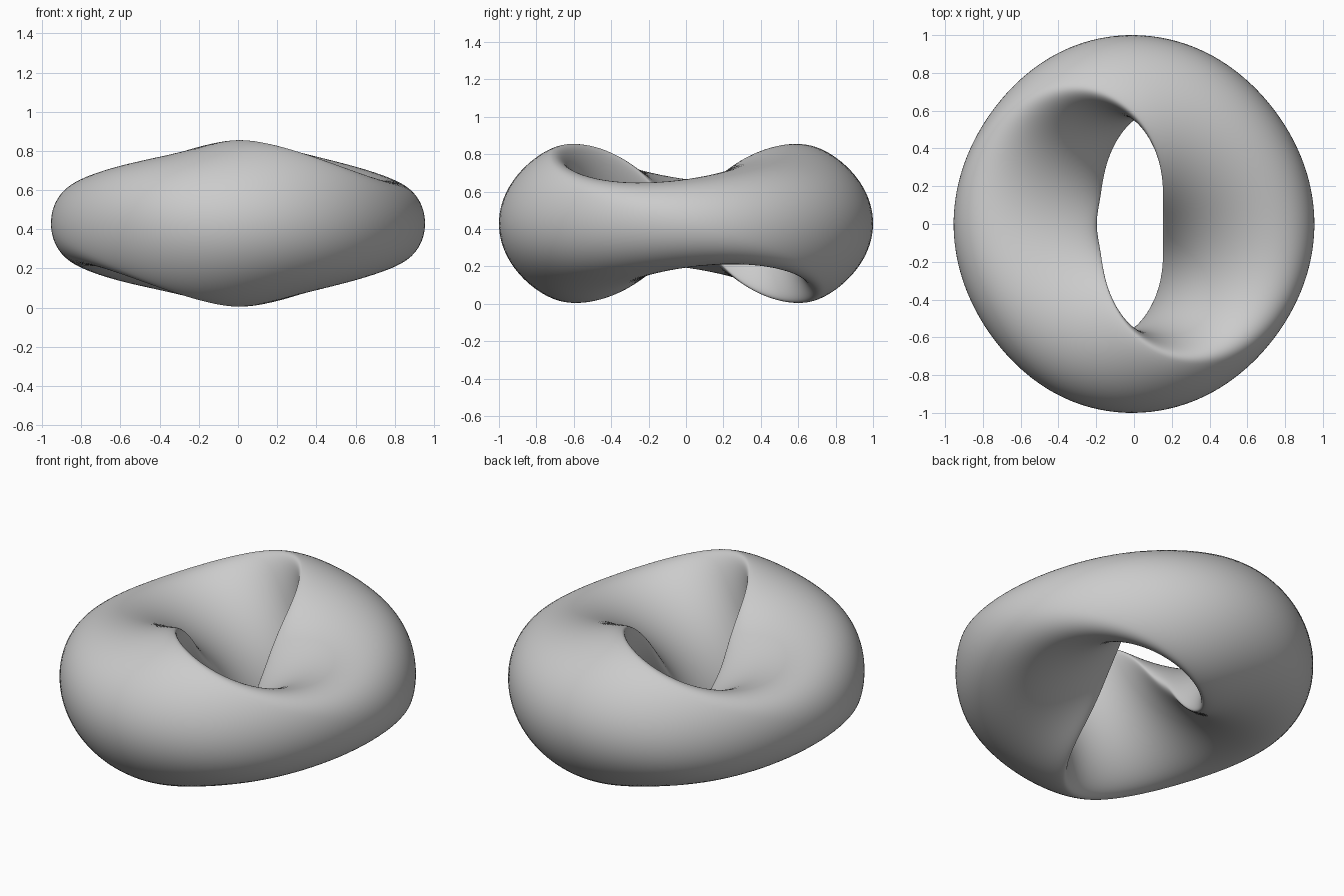
import bpy, bmesh
from math import sin, cos, pi

if "Cube" in bpy.data.objects:
    bpy.data.objects.remove(bpy.data.objects["Cube"])

AROUND, SECTION = 256, 96


def ring_point(t, v):
    """Point on the twisted ring: t runs round the ring, v round the section."""
    upright = sin(t) ** 4
    turn = t - 0.22 * sin(2 * t)                 # section lies flat longer at the sides
    radius = 0.565 + 0.03 * upright - 0.011 * cos(t)
    length = 0.39 + 0.035 * upright + 0.011 * cos(t)
    s = sin(v)
    thin = 1 - 0.42 * cos(t) * cos(v)            # edge nearest the hole is thinner
    along = length * cos(v)
    across = 0.22 * s * thin + 0.185 * sin(t) * abs(s) ** 1.5
    r = radius - along * cos(turn) + across * sin(turn)
    z = along * sin(turn) + across * cos(turn)
    return r * cos(t), r * sin(t), z + 0.43


# Twisted ring, one full turn of the section
bm = bmesh.new()
rings = [[bm.verts.new(ring_point(2 * pi * i / AROUND, 2 * pi * j / SECTION))
          for j in range(SECTION)] for i in range(AROUND)]
for i in range(AROUND):
    a, b = rings[i], rings[(i + 1) % AROUND]
    for j in range(SECTION):
        k = (j + 1) % SECTION
        bm.faces.new((a[j], b[j], b[k], a[k]))
bmesh.ops.recalc_face_normals(bm, faces=bm.faces)
mesh = bpy.data.meshes.new("twisted_ring")
bm.to_mesh(mesh)
bm.free()
ring = bpy.data.objects.new("twisted_ring", mesh)
bpy.context.collection.objects.link(ring)

# Plain grey
grey = bpy.data.materials.new("plain_grey")
grey.use_nodes = True
colour = (0.6, 0.6, 0.6, 1)
grey.diffuse_color = colour
grey.node_tree.nodes["Principled BSDF"].inputs["Base Color"].default_value = colour
mesh.materials.append(grey)

# Smooth shading
bpy.context.view_layer.objects.active = ring
ring.select_set(True)
bpy.ops.object.shade_smooth_by_angle(angle=pi / 3)
